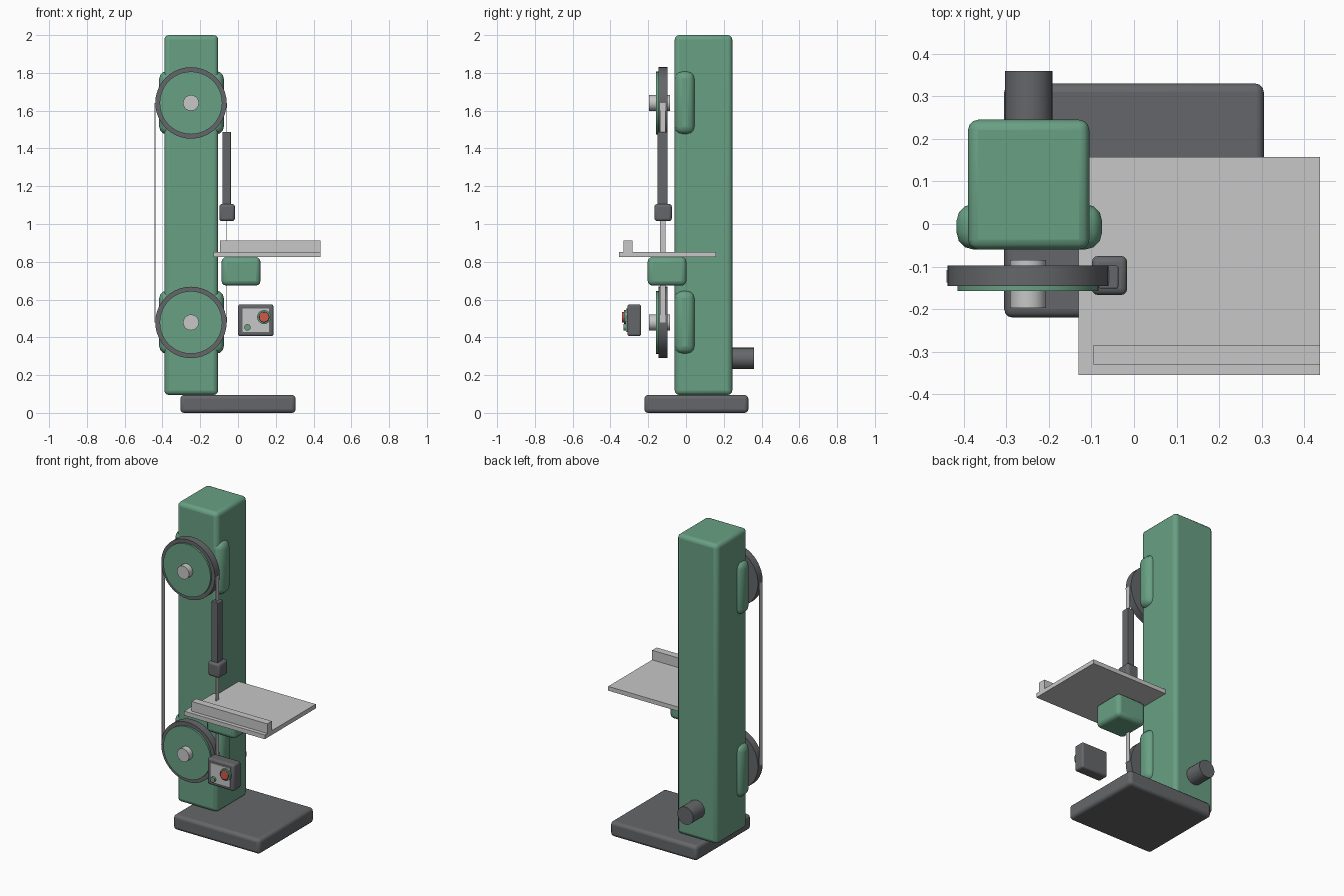
import bpy, math

if "Cube" in bpy.data.objects:
    bpy.data.objects.remove(bpy.data.objects["Cube"])


def material(name, rgb):
    m = bpy.data.materials.new(name)
    m.diffuse_color = (*rgb, 1)
    m.use_nodes = True
    m.node_tree.nodes["Principled BSDF"].inputs["Base Color"].default_value = m.diffuse_color
    return m


GREEN = material("machine green", (0.14, 0.35, 0.23))
DARK = material("dark grey", (0.13, 0.134, 0.142))
STEEL = material("light steel", (0.57, 0.57, 0.575))
RED = material("stop red", (0.62, 0.10, 0.07))


def finish(ob, name, mat, bevel, segments=3):
    ob.name = name
    ob.data.materials.append(mat)
    if bevel:
        mod = ob.modifiers.new("rounded edges", 'BEVEL')
        mod.width = bevel
        mod.segments = segments
        mod.limit_method = 'ANGLE'
    bpy.ops.object.shade_smooth_by_angle(angle=math.radians(35))
    return ob


def box(name, x, y, z, mat, bevel=0.0):
    """Box from (min, max) pairs along each axis."""
    bpy.ops.mesh.primitive_cube_add(size=1)
    ob = bpy.context.object
    ob.location = [(a + b) / 2 for a, b in (x, y, z)]
    ob.scale = [b - a for a, b in (x, y, z)]
    bpy.ops.object.transform_apply(location=False, rotation=False, scale=True)
    return finish(ob, name, mat, bevel)


def disc(name, x, z, r, y, mat, sides=32, bevel=0.0):
    """Cylinder lying along y, between the two y values."""
    bpy.ops.mesh.primitive_cylinder_add(
        vertices=sides, radius=r, depth=y[1] - y[0],
        location=(x, (y[0] + y[1]) / 2, z), rotation=(math.pi / 2, 0, 0))
    return finish(bpy.context.object, name, mat, bevel, 2)


# Base and column
box("base", (-0.305, 0.305), (-0.22, 0.33), (0, 0.095), DARK, 0.02)
box("column", (-0.39, -0.105), (-0.06, 0.245), (0.095, 2.0), GREEN, 0.024)

# Upper and lower wheels with their housings
WX = -0.249
for place, z in (("upper", 1.641), ("lower", 0.479)):
    box(place + "_wheel_housing", (-0.417, -0.075), (-0.06, 0.047),
        (z - 0.166, z + 0.168), GREEN, 0.04)
    disc(place + "_wheel_tire", WX, z, 0.189, (-0.146, -0.098), DARK, 40)
    disc(place + "_wheel_face", WX, z, 0.166, (-0.158, -0.13), GREEN, 40)
    disc(place + "_wheel_hub", WX, z, 0.042, (-0.197, -0.085), STEEL, 20)

# Two straight runs of the blade
for side, x in (("left", -0.439), ("right", -0.059)):
    box(side + "_blade", (x - 0.002, x + 0.002), (-0.138, -0.108),
        (0.479, 1.641), STEEL)

# Blade guide
box("guide_post", (-0.083, -0.037), (-0.152, -0.098), (1.09, 1.487), DARK, 0.004)
box("guide_block", (-0.099, -0.016), (-0.167, -0.075), (1.015, 1.106), DARK, 0.015)

# Table, fence and table support
box("table", (-0.131, 0.437), (-0.355, 0.158), (0.825, 0.852), STEEL)
box("fence", (-0.095, 0.437), (-0.33, -0.284), (0.852, 0.913), STEEL)
box("table_support", (-0.087, 0.119), (-0.203, 0.002), (0.674, 0.825), GREEN, 0.025)

# Control box with buttons
box("control_box", (0.0, 0.188), (-0.31, -0.237), (0.406, 0.574), DARK, 0.012)
box("control_panel", (0.024, 0.165), (-0.317, -0.308), (0.428, 0.552), STEEL)
disc("stop_button_ring", 0.138, 0.507, 0.037, (-0.328, -0.315), GREEN, 20)
disc("stop_button", 0.138, 0.507, 0.028, (-0.34, -0.326), RED, 20, 0.004)
disc("start_button", 0.05, 0.453, 0.017, (-0.33, -0.315), GREEN, 16)

# Motor at the back
disc("motor", -0.247, 0.289, 0.056, (0.15, 0.36), DARK, 24)
